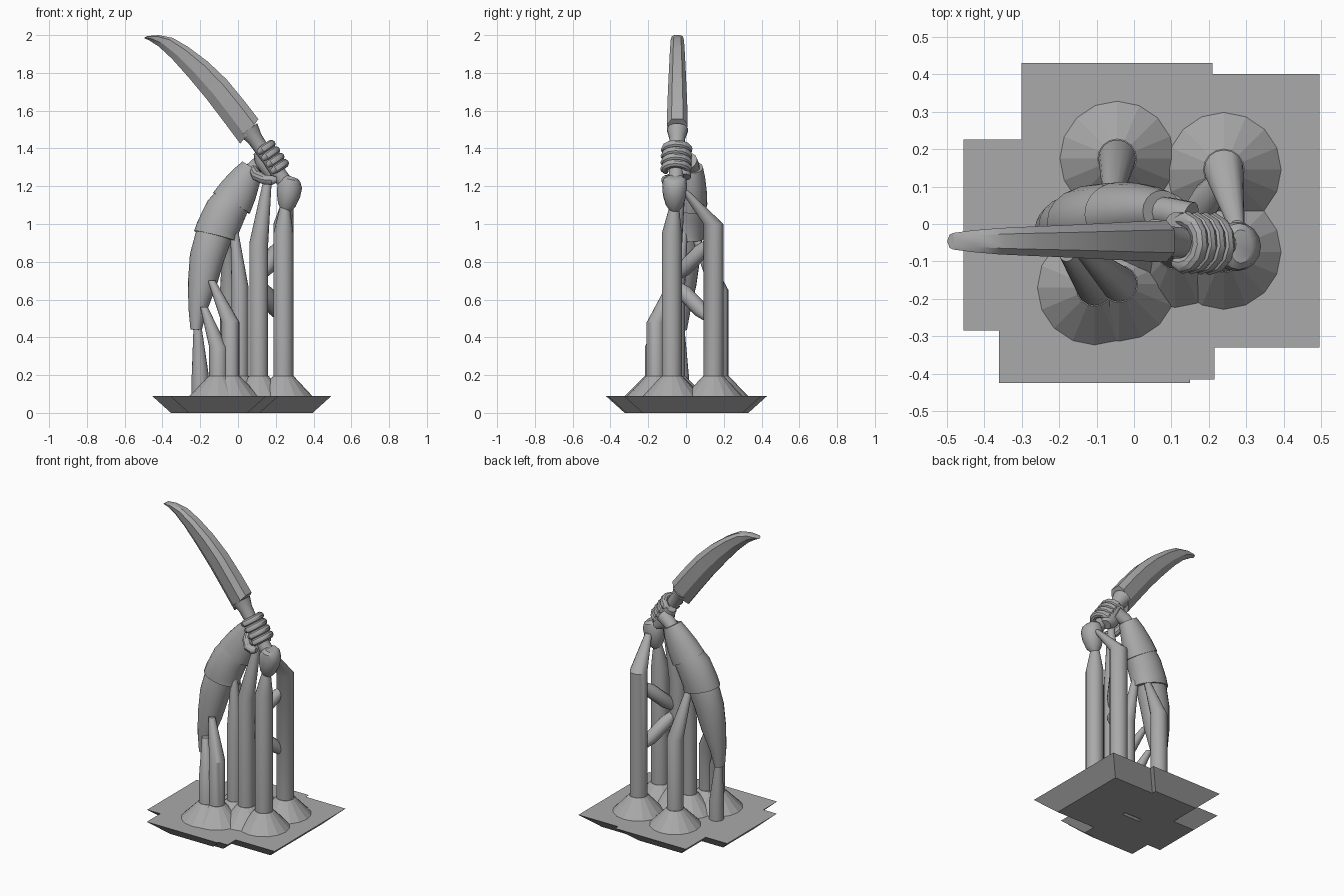
import bpy, bmesh, math
from mathutils import Vector

cube = bpy.data.objects.get("Cube")
if cube:
    bpy.data.objects.remove(cube, do_unlink=True)

grey = bpy.data.materials.new("plain_grey")
grey.use_nodes = True
grey.diffuse_color = (0.4, 0.4, 0.4, 1)
grey.node_tree.nodes["Principled BSDF"].inputs["Base Color"].default_value = grey.diffuse_color


def finish(name, bm, angle=35):
    """Turn a bmesh into a named, shaded object."""
    bmesh.ops.recalc_face_normals(bm, faces=bm.faces[:])
    mesh = bpy.data.meshes.new(name)
    bm.to_mesh(mesh)
    bm.free()
    mesh.materials.append(grey)
    ob = bpy.data.objects.new(name, mesh)
    bpy.context.collection.objects.link(ob)
    if angle:
        bpy.ops.object.select_all(action='DESELECT')
        ob.select_set(True)
        bpy.context.view_layer.objects.active = ob
        bpy.ops.object.shade_smooth_by_angle(angle=math.radians(angle))
    return ob


def skin_rings(bm, rings):
    rings = [[bm.verts.new(p) for p in ring] for ring in rings]
    n = len(rings[0])
    for a, b in zip(rings, rings[1:]):
        for i in range(n):
            bm.faces.new((a[i], a[(i + 1) % n], b[(i + 1) % n], b[i]))
    bm.faces.new(rings[0])
    bm.faces.new(rings[-1])


def tube(name, stations, sides=16, ref=(0, 1, 0), angle=35, level=False):
    """Loft ellipses (x, y, z, radius, side radius) along a path."""
    pts = [Vector(s[:3]) for s in stations]
    rings = []
    for i, s in enumerate(stations):
        t = pts[min(i + 1, len(pts) - 1)] - pts[max(i - 1, 0)]
        t = Vector((0, 0, 1)) if level else t.normalized()
        u = t.cross(Vector(ref)).normalized()
        w = u.cross(t)
        ring = []
        for k in range(sides):
            a = math.tau * k / sides
            ring.append(pts[i] + u * s[3] * math.cos(a) + w * s[-1] * math.sin(a))
        rings.append(ring)
    bm = bmesh.new()
    skin_rings(bm, rings)
    return finish(name, bm, angle)


# Supports: position, shoulder height, tip position, radius, whether it has a flared foot
supports = {
    "back_support": ((-.045, .175), .65, (-.06, .05, .93), .05, True),
    "left_back_support": ((.24, .145), 1.0, (.275, -.01, 1.18), .053, True),
    "left_front_support": ((.24, -.075), .95, (.25, -.06, 1.12), .053, True),
    "right_front_support": ((-.105, -.17), .35, (-.18, -.08, .56), .048, True),
    "front_support": ((-.04, -.16), .48, (-.14, -.07, .7), .048, True),
    "middle_support": ((.11, -.07), .9, (.16, -.02, 1.26), .05, True),
    "inner_support": ((.01, -.05), .67, (-.02, -.01, .97), .045, True),
    "arm_support": ((-.2, -.03), .2, (-.215, -.03, .47), .045, False),
}
TOP, SLOPE, HALF = .09, .1, .255
base = bmesh.new()
for name, ((x, y), shoulder, tip, r, foot) in supports.items():
    tube(name, [(x, y, TOP - .02, r), (x, y, shoulder, r), (*tip, .02)], 16, level=True)
    if foot:
        tube(name + "_foot", [(x, y, TOP - .01, .153), (x, y, TOP, .153),
                              (x, y, .195, r + .002)], 16, angle=0)
    # Each support stands on its own bevelled tile of the base
    if name != "middle_support" and name != "inner_support":
        skin_rings(base, [[(x + h * sx, y + h * sy, z) for sx, sy in
                           ((-1, -1), (1, -1), (1, 1), (-1, 1))]
                          for h, z in ((HALF - SLOPE, 0), (HALF, TOP))])
finish("base_plate", base, 0)

# Spindle braces between the middle and left back supports
for name, z in (("upper_brace", .92), ("lower_brace", .48)):
    a, b = Vector((.11, -.07, .7)), Vector((.24, .14, z))
    tube(name, [(*a.lerp(b, f), r) for f, r in
                ((0, .015), (.3, .042), (.7, .042), (1, .015))], 12)

# Forearm and layered sleeve
tube("forearm", [(-.222, -.03, .44, .03, .035), (-.213, -.025, .55, .05, .05),
                 (-.19, -.015, .68, .076, .07), (-.165, -.005, .82, .092, .08),
                 (-.125, .005, .95, .098, .085), (-.05, .02, 1.08, .08, .07)], 20)
tube("lower_sleeve", [(-.118, .005, .935, .118, .095), (-.108, .008, .975, .113, .097),
                      (-.065, .015, 1.07, .11, .095), (0, .03, 1.17, .09, .075),
                      (.05, .035, 1.25, .065, .055)], 20)
tube("upper_sleeve", [(-.035, .025, 1.11, .112, .088), (.005, .03, 1.18, .1, .08),
                      (.045, .035, 1.25, .08, .066), (.075, .035, 1.3, .06, .055)], 20)
tube("wrist", [(.05, .035, 1.26, .042), (.1, .03, 1.31, .04), (.15, .015, 1.335, .045)], 14)

# Handle and rounded pommel
low, high = Vector((.27, -.055, 1.19)), Vector((.055, -.045, 1.5))
tube("handle", [(*low.lerp(high, f), r) for f, r in
                ((0, .042), (.5, .036), (.85, .042), (1, .058))], 14)
tube("pommel", [(.25, -.06, 1.07, .025), (.258, -.06, 1.1, .047), (.267, -.06, 1.15, .062),
                (.274, -.06, 1.2, .066), (.28, -.06, 1.235, .05, .062),
                (.285, -.06, 1.25, .03, .045)], 16)

# Hand: palm, four fingers curled around the handle, and a thumb
axis = (high - low).normalized()
out = Vector((-axis.y, 1, 0)).cross(axis).normalized()
side = axis.cross(out).normalized()
if side.y < 0:
    side = -side
if out.x < 0:
    out = -out
tube("palm", [(*(low.lerp(high, f) + side * .045 - out * .015), r, .035) for f, r in
              ((.22, .03), (.32, .055), (.55, .058), (.68, .035))], 14)
for n, f in enumerate((.32, .43, .54, .65)):
    centre = low.lerp(high, f)
    path = []
    for k in range(9):
        a = math.radians(-15 + 28 * k)
        p = centre + side * math.cos(a) * .062 + out * math.sin(a) * .056
        path.append((*p, .014 if k in (0, 8) else .023))
    tube("finger_%d" % (n + 1), path, 10, ref=axis)
tube("thumb", [(.08, .01, 1.29, .025), (.1, -.05, 1.255, .028), (.14, -.095, 1.235, .026),
               (.18, -.105, 1.232, .027), (.205, -.105, 1.235, .015)], 10, ref=(0, 0, 1))

# Curved blade: matching points on the spine and cutting edge, with thickness
stations = [((.108, 1.555), (.012, 1.425), .055), ((.035, 1.65), (-.07, 1.535), .053),
            ((-.06, 1.765), (-.165, 1.66), .048), ((-.16, 1.86), (-.265, 1.78), .043),
            ((-.26, 1.935), (-.35, 1.875), .039), ((-.345, 1.985), (-.42, 1.94), .035),
            ((-.42, 2.0), (-.47, 1.972), .029), ((-.48, 1.995), (-.498, 1.985), .022)]
blade = bmesh.new()
sections = []
for spine, edge, t in stations:
    ring = []
    for f, w in ((0, .55), (.22, 1), (.7, .8), (1, .12), (1, -.12), (.7, -.8), (.22, -1), (0, -.55)):
        ring.append((spine[0] + (edge[0] - spine[0]) * f, -.046 + w * t,
                     spine[1] + (edge[1] - spine[1]) * f))
    sections.append(ring)
skin_rings(blade, sections)
finish("blade", blade, 25)
